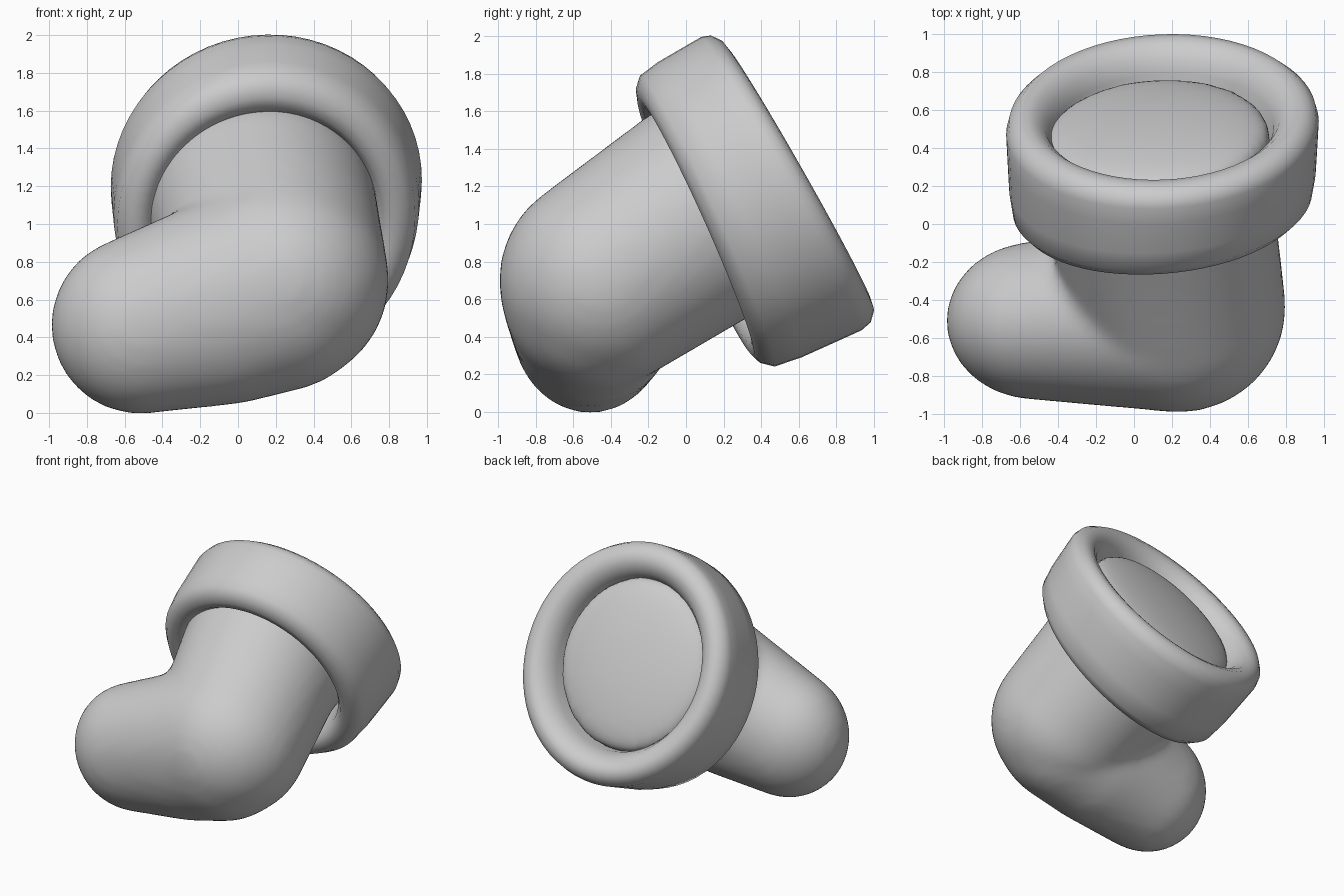
import bpy, bmesh
from mathutils import Vector, Matrix

cube = bpy.data.objects.get("Cube")
if cube:
    bpy.data.objects.remove(cube)

grey = bpy.data.materials.new("soft_grey")
grey.use_nodes = True
COLOUR = (0.6, 0.6, 0.6, 1)
grey.diffuse_color = COLOUR
grey.node_tree.nodes["Principled BSDF"].inputs["Base Color"].default_value = COLOUR

# Tilted frame of the cuff: side, up and opening directions
axis = Vector((-0.06, 0.89, 0.45)).normalized()
up = Vector((1, 0, 0)).cross(axis).normalized()
side = up.cross(axis)
cuff_frame = Matrix.Translation((0.15, 0.32, 1.12)) @ Matrix((side, up, axis)).transposed().to_4x4()


def ball(centre, size):
    return Matrix.Translation(centre) @ Matrix.Diagonal((*size, 1))


def add_hull(bm, frames):
    """Skin a convex shape around several stretched balls."""
    part = bmesh.new()
    for frame in frames:
        bmesh.ops.create_uvsphere(part, u_segments=40, v_segments=24, radius=1, matrix=frame)
    result = bmesh.ops.convex_hull(part, input=part.verts)
    inside = {g for g in result["geom_interior"] if isinstance(g, bmesh.types.BMVert)}
    bmesh.ops.delete(part, geom=list(inside), context="VERTS")
    bmesh.ops.recalc_face_normals(part, faces=part.faces)
    temp = bpy.data.meshes.new("temp")
    part.to_mesh(temp)
    part.free()
    bm.from_mesh(temp)
    bpy.data.meshes.remove(temp)


def make_object(name, bm):
    mesh = bpy.data.meshes.new(name)
    bm.to_mesh(mesh)
    bm.free()
    obj = bpy.data.objects.new(name, mesh)
    bpy.context.collection.objects.link(obj)
    mesh.materials.append(grey)
    mesh.polygons.foreach_set("use_smooth", [True] * len(mesh.polygons))
    return obj


# Foot and leg, fused into one soft body
heel = ball((0.23, -0.44, 0.7), (0.57, 0.555, 0.56))
sole = ball((0.2, -0.48, 0.68), (0.56, 0.51, 0.57))
arch = ball((-0.05, -0.49, 0.585), (0.48, 0.47, 0.54))
toe = ball((-0.52, -0.51, 0.465), (0.47, 0.415, 0.47))
leg_top = cuff_frame @ ball((0.03, 0.045, -0.25), (0.605, 0.6, 0.1))
leg_end = cuff_frame @ ball((0.02, 0.01, 0.16), (0.595, 0.635, 0.12))
bm = bmesh.new()
add_hull(bm, [sole, arch, toe])
add_hull(bm, [heel, leg_top])
add_hull(bm, [leg_top, leg_end])
body = make_object("foot_and_leg", bm)
remesh = body.modifiers.new("fuse", "REMESH")
remesh.mode = "VOXEL"
remesh.voxel_size = 0.035
remesh.use_smooth_shade = True
soften = body.modifiers.new("soften", "SMOOTH")
soften.factor = 0.5
soften.iterations = 10

# Cuff: rounded ring turned around its axis, (radius, height) profile
profile = [(0.56, 0), (0.585, -0.14), (0.615, -0.24), (0.66, -0.29), (0.715, -0.3),
           (0.77, -0.28), (0.815, -0.23), (0.835, -0.1), (0.845, 0.1), (0.85, 0.21),
           (0.835, 0.265), (0.79, 0.305), (0.74, 0.315), (0.69, 0.3), (0.64, 0.255),
           (0.605, 0.19), (0.585, 0.08)]
STEPS = 64
bm = bmesh.new()
rings = []
for i in range(STEPS):
    turn = Matrix.Rotation(6.283185 * i / STEPS, 3, "Z")
    ring = []
    for r, h in profile:
        p = turn @ Vector((r, 0, h))
        p.z *= 1 - 0.16 * p.y + 0.06 * p.x  # the cuff is longer underneath
        p.x = 0.97 * p.x - 0.06 * h
        p.y *= 1.045
        ring.append(bm.verts.new(cuff_frame @ p))
    rings.append(ring)
for i, ring in enumerate(rings):
    nxt = rings[(i + 1) % STEPS]
    for j in range(len(profile)):
        k = (j + 1) % len(profile)
        bm.faces.new((ring[j], nxt[j], nxt[k], ring[k]))
bmesh.ops.recalc_face_normals(bm, faces=bm.faces)
make_object("cuff", bm)
